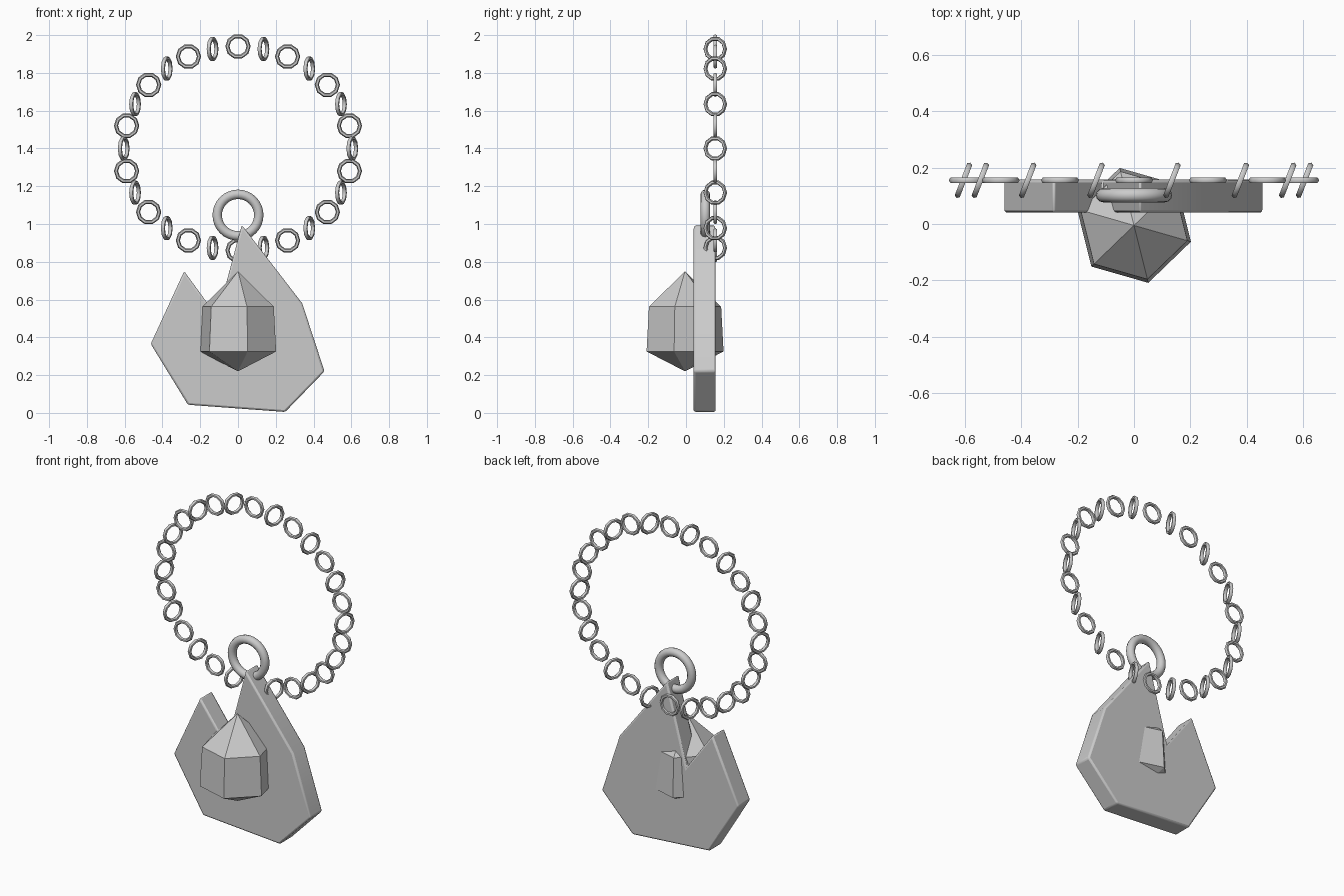
import bpy, bmesh, math
from mathutils import Vector

old = bpy.data.objects.get("Cube")
if old:
    bpy.data.objects.remove(old, do_unlink=True)

GREY = (0.6, 0.6, 0.6, 1.0)
metal = bpy.data.materials.new("light grey")
metal.use_nodes = True
metal.diffuse_color = GREY
metal.node_tree.nodes["Principled BSDF"].inputs["Base Color"].default_value = GREY


def finish(obj, name, smooth=None):
    obj.name = name
    obj.data.materials.append(metal)
    if smooth:
        bpy.ops.object.select_all(action="DESELECT")
        obj.select_set(True)
        bpy.context.view_layer.objects.active = obj
        bpy.ops.object.shade_smooth_by_angle(angle=math.radians(smooth))
    return obj


def mesh_object(name, bm):
    bmesh.ops.recalc_face_normals(bm, faces=bm.faces)
    mesh = bpy.data.meshes.new(name)
    bm.to_mesh(mesh)
    bm.free()
    obj = bpy.data.objects.new(name, mesh)
    bpy.context.collection.objects.link(obj)
    return obj


def ring(name, centre, major, minor, sides, tube_sides, turn=0.0, smooth=60):
    bpy.ops.mesh.primitive_torus_add(
        location=centre, rotation=(math.pi / 2, 0, turn),
        major_radius=major, minor_radius=minor,
        major_segments=sides, minor_segments=tube_sides)
    return finish(bpy.context.object, name, smooth)


# Notched plate: outline extruded backwards, edges slightly rounded
outline = [(0.02, 0.995), (0.34, 0.58), (0.458, 0.22), (0.25, 0.005),
           (-0.265, 0.043), (-0.462, 0.365), (-0.285, 0.75), (-0.11, 0.51)]
bm = bmesh.new()
front = bm.faces.new([bm.verts.new((x, 0.04, z)) for x, z in outline])
back = bmesh.ops.extrude_face_region(bm, geom=[front])["geom"]
bmesh.ops.translate(bm, vec=(0, 0.117, 0),
                    verts=[v for v in back if isinstance(v, bmesh.types.BMVert)])
plate = mesh_object("pendant_plate", bm)
bevel = plate.modifiers.new("rounded_edges", "BEVEL")
bevel.width = 0.01
bevel.segments = 2
finish(plate, "pendant_plate", 35)

# Six-sided crystal: tapered prism with a point at each end
bm = bmesh.new()
CY = -0.005


def hexagon(radius, z):
    return [bm.verts.new((radius * math.cos(a), CY + radius * math.sin(a), z))
            for a in (math.radians(-16 + 60 * i) for i in range(6))]


lower, upper = hexagon(0.21, 0.325), hexagon(0.197, 0.562)
tip = bm.verts.new((0, CY, 0.75))
base = bm.verts.new((0, CY, 0.22))
for i in range(6):
    j = (i + 1) % 6
    bm.faces.new((lower[i], lower[j], upper[j], upper[i]))
    bm.faces.new((upper[i], upper[j], tip))
    bm.faces.new((lower[j], lower[i], base))
finish(mesh_object("crystal", bm), "crystal")

# Hanging ring through the tip of the plate
ring("hanging_ring", (0, 0.102, 1.047), 0.11, 0.025, 32, 12)

# Oval chain of links, every second one turned
LINKS = 28
for i in range(LINKS):
    a = 2 * math.pi * i / LINKS
    centre = Vector((0.605 * math.sin(a), 0.155, 1.4 + 0.54 * math.cos(a)))
    ring(f"chain_link_{i + 1}", centre, 0.056, 0.011, 10, 6,
         turn=1.2 if i % 2 else 0.0)
